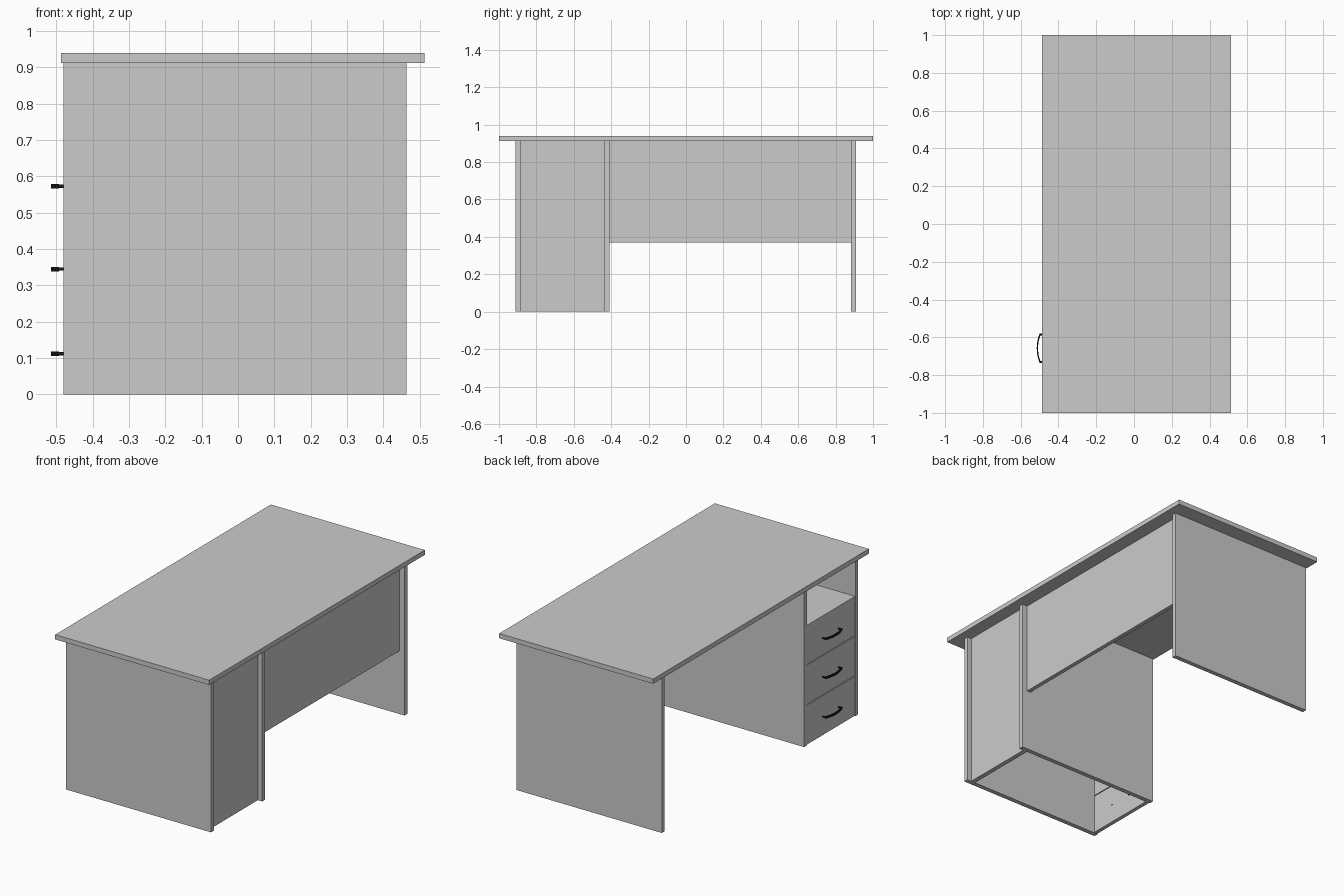
import bpy, bmesh, math
from mathutils import Matrix, Vector

if "Cube" in bpy.data.objects:
    bpy.data.objects.remove(bpy.data.objects["Cube"])

black = bpy.data.materials.new("black_metal")
black.diffuse_color = (0.01, 0.01, 0.01, 1)
black.use_nodes = True
black.node_tree.nodes["Principled BSDF"].inputs["Base Color"].default_value = black.diffuse_color


def finish(name, bm, mat=None):
    bmesh.ops.recalc_face_normals(bm, faces=bm.faces)
    mesh = bpy.data.meshes.new(name)
    bm.to_mesh(mesh)
    bm.free()
    obj = bpy.data.objects.new(name, mesh)
    bpy.context.collection.objects.link(obj)
    if mat:
        mesh.materials.append(mat)
    return obj


def board(name, x, y, z):
    """Box given as (min, max) ranges."""
    bm = bmesh.new()
    lo, hi = Vector((x[0], y[0], z[0])), Vector((x[1], y[1], z[1]))
    bmesh.ops.create_cube(bm, size=1, matrix=Matrix.Translation((lo + hi) / 2)
                          @ Matrix.Diagonal((*(hi - lo), 1)))
    return finish(name, bm)


def handle(name, y, z):
    """Bowed grip on two posts that pass through the drawer front."""
    bm = bmesh.new()
    half, n, h = 0.078, 12, 0.006
    ts = [-1 + 2 * i / n for i in range(n + 1)]
    outer = [(-0.500 - 0.015 * (1 - t * t), y + half * t) for t in ts]
    inner = [(-0.493 - 0.015 * (1 - t * t), y + (half - 0.003) * t) for t in reversed(ts)]
    face = bm.faces.new([bm.verts.new((px, py, z - h)) for px, py in outer + inner])
    new = bmesh.ops.extrude_face_region(bm, geom=[face])["geom"]
    bmesh.ops.translate(bm, vec=(0, 0, 2 * h),
                        verts=[g for g in new if isinstance(g, bmesh.types.BMVert)])
    # posts
    for s in (-1, 1):
        bmesh.ops.create_cone(
            bm, cap_ends=True, segments=12, radius1=0.0045, radius2=0.0045, depth=0.044,
            matrix=Matrix.Translation((-0.475, y + s * (half - 0.005), z))
            @ Matrix.Rotation(math.pi / 2, 4, 'Y'))
    return finish(name, bm, black)


# table top
board("table_top", (-0.487, 0.513), (-1, 1), (0.912, 0.94))

# upright side panels
side_x, side_z = (-0.48, 0.463), (0, 0.912)
board("pedestal_outer_panel", side_x, (-0.912, -0.885), side_z)
board("pedestal_inner_panel", side_x, (-0.437, -0.41), side_z)
board("leg_panel", side_x, (0.883, 0.91), side_z)

# back panels, set in from the edge
board("modesty_panel", (0.405, 0.43), (-0.41, 0.883), (0.37, 0.912))
board("pedestal_back", (0.408, 0.435), (-0.885, -0.437), side_z)

# shelf above the drawers
board("pedestal_shelf", (-0.455, 0.408), (-0.885, -0.437), (0.68, 0.703))

# drawer fronts with handles
for i, hz in enumerate((0.112, 0.345, 0.573)):
    z0 = 0.003 + 0.235 * i
    board(f"drawer_front_{i + 1}", (-0.478, -0.455), (-0.884, -0.438), (z0, z0 + 0.23))
    handle(f"drawer_handle_{i + 1}", -0.658, hz)
